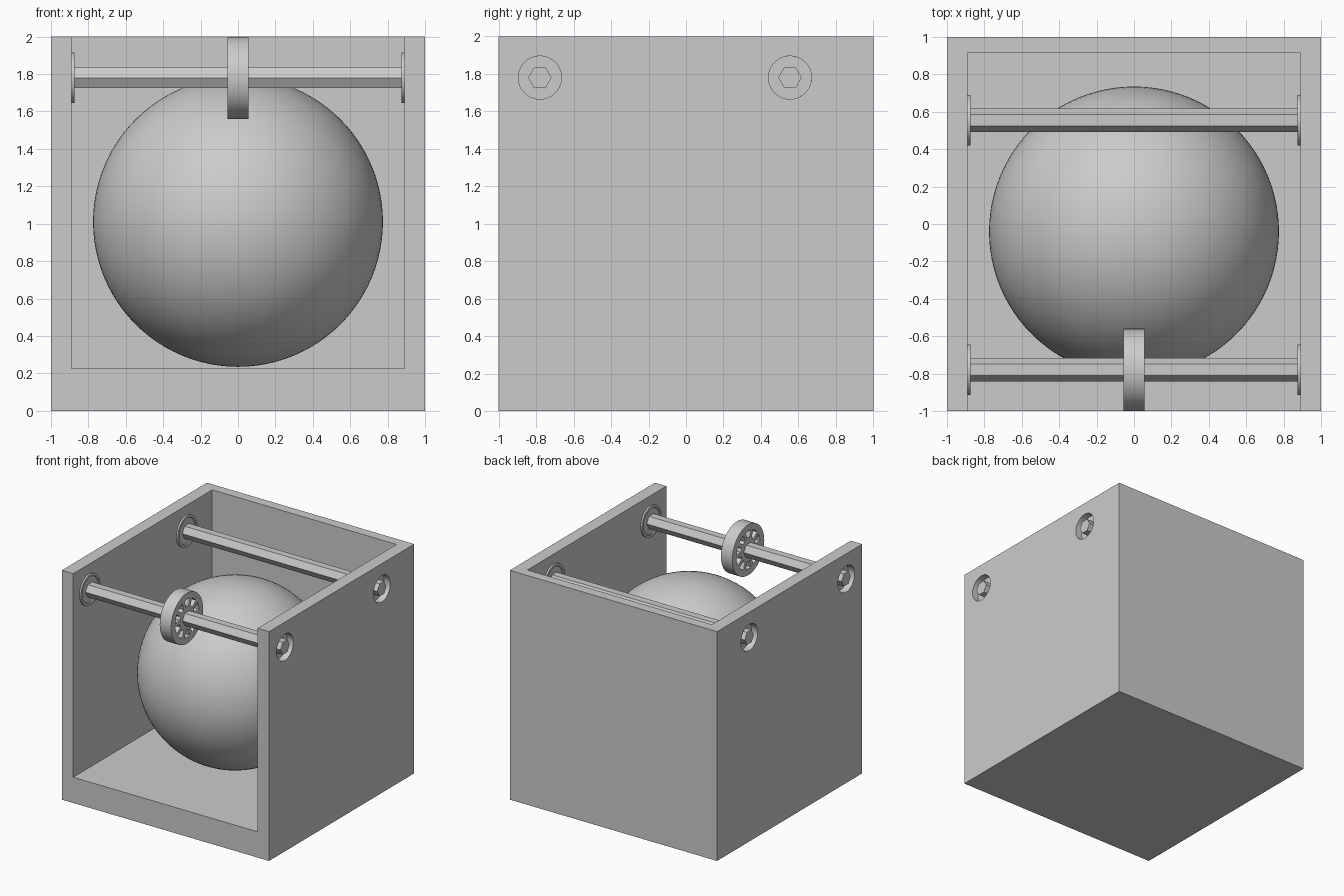
import bpy, bmesh
from math import pi, cos, sin, radians
from mathutils import Matrix

cube = bpy.data.objects.get("Cube")
if cube:
    bpy.data.objects.remove(cube, do_unlink=True)

grey = bpy.data.materials.new("light grey")
grey.use_nodes = True
COLOUR = (0.6, 0.6, 0.6, 1)
grey.diffuse_color = COLOUR
grey.node_tree.nodes["Principled BSDF"].inputs["Base Color"].default_value = COLOUR

FRONT_Y, BACK_Y, ROD_Z = -0.78, 0.555, 1.78
INNER_X, FLOOR_Z, BACK_WALL_Y = 0.89, 0.225, 0.915


def finish(name, bm, smooth=False):
    bmesh.ops.recalc_face_normals(bm, faces=bm.faces)
    mesh = bpy.data.meshes.new(name)
    bm.to_mesh(mesh)
    bm.free()
    mesh.materials.append(grey)
    ob = bpy.data.objects.new(name, mesh)
    bpy.context.collection.objects.link(ob)
    if smooth:
        bpy.ops.object.select_all(action='DESELECT')
        ob.select_set(True)
        bpy.context.view_layer.objects.active = ob
        bpy.ops.object.shade_smooth_by_angle(angle=radians(35))
    return ob


def prism(name, x0, x1, radius, sides, y, z, smooth=False):
    """Cylinder or prism lying along x, with a corner pointing along y."""
    bm = bmesh.new()
    rings = [[bm.verts.new((x, y + radius * cos(2 * pi * i / sides),
                            z + radius * sin(2 * pi * i / sides)))
              for i in range(sides)] for x in (x0, x1)]
    for ring in rings:
        bm.faces.new(ring)
    for i in range(sides):
        j = (i + 1) % sides
        bm.faces.new((rings[0][i], rings[0][j], rings[1][j], rings[1][i]))
    return finish(name, bm, smooth)


def lathe(name, profile, y, z, sides=64):
    """Closed (x, radius) profile turned about an axis along x."""
    bm = bmesh.new()
    rings = [[bm.verts.new((x, y + r * cos(2 * pi * i / sides),
                            z + r * sin(2 * pi * i / sides)))
              for x, r in profile] for i in range(sides)]
    n = len(profile)
    for i in range(sides):
        a, b = rings[i], rings[(i + 1) % sides]
        for k in range(n):
            m = (k + 1) % n
            bm.faces.new((a[k], a[m], b[m], b[k]))
    return finish(name, bm, True)


# Open box: one U-shaped front outline pushed back, plus the back wall
bm = bmesh.new()
outline = [(-1, 0), (1, 0), (1, 2), (INNER_X, 2), (INNER_X, FLOOR_Z),
           (-INNER_X, FLOOR_Z), (-INNER_X, 2), (-1, 2)]
front = bm.faces.new([bm.verts.new((x, -1, z)) for x, z in outline])
pushed = bmesh.ops.extrude_face_region(bm, geom=[front], use_keep_orig=True)
for v in pushed["geom"]:
    if isinstance(v, bmesh.types.BMVert):
        v.co.y = 1
box = finish("open_box", bm)

bm = bmesh.new()
bmesh.ops.create_cube(bm, size=1, matrix=Matrix.Translation(
    (0, (1 + BACK_WALL_Y) / 2, 1)) @ Matrix.Diagonal((2, 1 - BACK_WALL_Y, 2, 1)))
back_wall = finish("back_wall", bm)


def boolean(target, other, operation):
    mod = target.modifiers.new(operation.lower(), 'BOOLEAN')
    mod.operation = operation
    mod.solver = 'EXACT'
    mod.object = other
    other.hide_render = True
    other.hide_set(True)
    bpy.context.view_layer.objects.active = target
    bpy.ops.object.modifier_apply(modifier=mod.name)
    bpy.data.objects.remove(other, do_unlink=True)


boolean(box, back_wall, 'UNION')

# Holes through both side walls, bushings and hexagonal rods
for label, y in (("front", FRONT_Y), ("back", BACK_Y)):
    for side, s in (("left", 1), ("right", -1)):
        cutter = prism("hole_cutter", s * 0.85, s * 1.05, 0.115, 48, y, ROD_Z)
        boolean(box, cutter, 'DIFFERENCE')
        lathe(f"{label}_bushing_{side}",
              [(s * x, r) for x, r in ((0.94, 0.05), (0.94, 0.115), (0.89, 0.115),
                                       (0.89, 0.135), (0.875, 0.135), (0.875, 0.115),
                                       (0.882, 0.11), (0.882, 0.05))], y, ROD_Z)
    prism(f"{label}_rod", -0.999, 1.0, 0.0625, 6, y, ROD_Z)

# Spoked wheel in the middle of the front rod
W = 0.055
lathe("wheel_rim", [(-W, 0.165), (W, 0.165), (W, 0.22), (-W, 0.22)], FRONT_Y, ROD_Z)
lathe("wheel_hub", [(-W, 0.05), (W, 0.05), (W, 0.1), (-W, 0.1)], FRONT_Y, ROD_Z)
bm = bmesh.new()
SPOKES = 10
for i in range(SPOKES):
    bmesh.ops.create_cube(bm, size=1, matrix=Matrix.Translation((0, FRONT_Y, ROD_Z))
                          @ Matrix.Rotation(2 * pi * i / SPOKES, 4, 'X')
                          @ Matrix.Translation((0, 0.132, 0))
                          @ Matrix.Diagonal((2 * W, 0.076, 0.032, 1)))
finish("wheel_spokes", bm)

# Ball
bm = bmesh.new()
bmesh.ops.create_uvsphere(bm, u_segments=96, v_segments=48, radius=0.775,
                          matrix=Matrix.Translation((0, -0.04, 1.01)))
finish("ball", bm, True)
